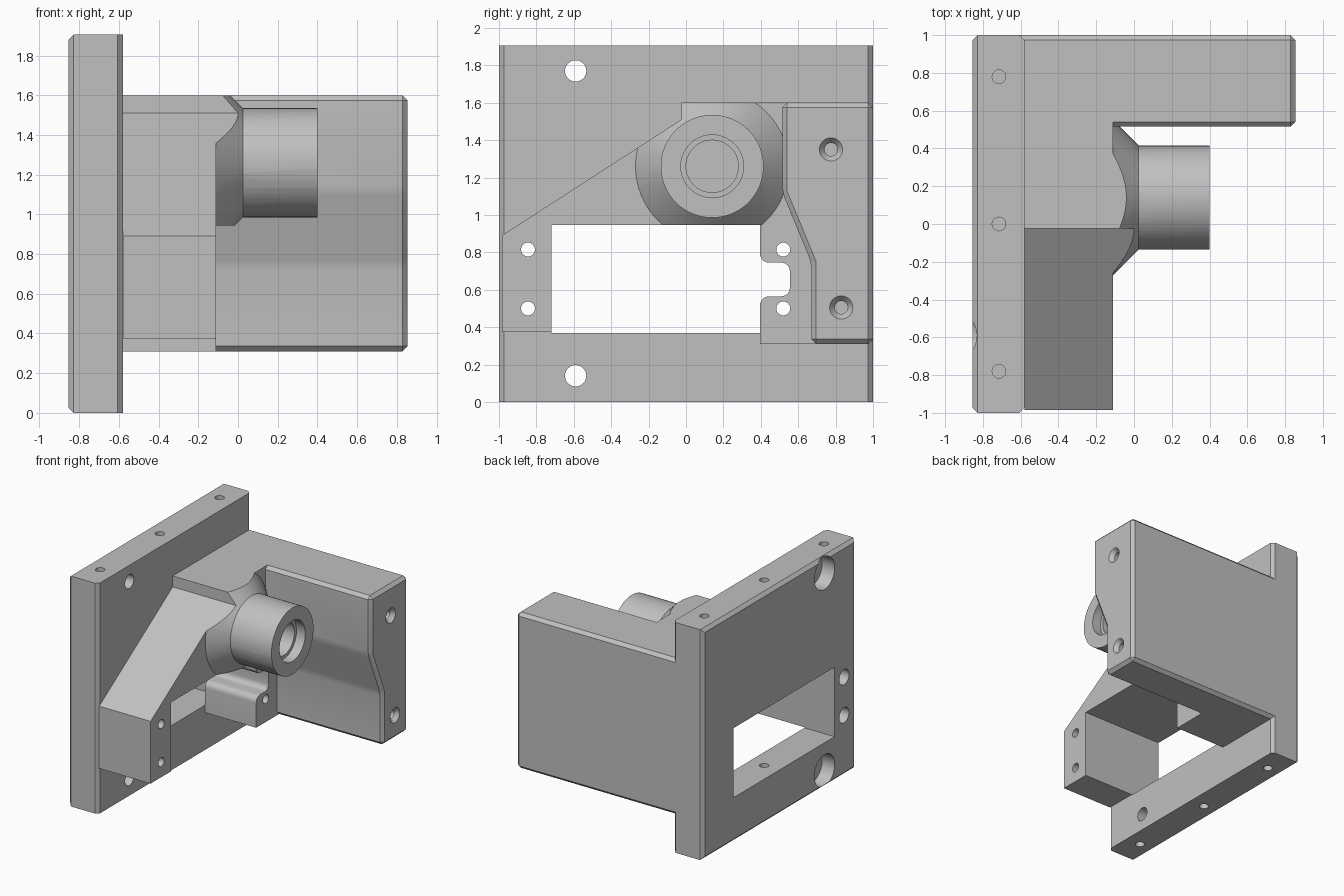
import bpy, bmesh, math
from mathutils import Matrix, Vector

cube = bpy.data.objects.get("Cube")
if cube:
    bpy.data.objects.remove(cube, do_unlink=True)

grey = bpy.data.materials.new("grey_metal")
grey.use_nodes = True
COLOUR = (0.53, 0.53, 0.53, 1)
grey.diffuse_color = COLOUR
grey.node_tree.nodes["Principled BSDF"].inputs["Base Color"].default_value = COLOUR

BACK, FACE, FRONT = -0.855, -0.58, 0.855   # plate back, plate face, wing end
ARM_X = -0.11
CHAMFER = 0.026
BOSS_Y, BOSS_Z = 0.14, 1.26


def finish(name, bm):
    bmesh.ops.recalc_face_normals(bm, faces=bm.faces)
    mesh = bpy.data.meshes.new(name)
    bm.to_mesh(mesh)
    bm.free()
    mesh.materials.append(grey)
    obj = bpy.data.objects.new(name, mesh)
    bpy.context.collection.objects.link(obj)
    return obj


def rounded(points, steps=6):
    """Profile points (y, z[, radius]) with the given corners rounded."""
    out = []
    for i, p in enumerate(points):
        c = Vector(p[:2])
        if len(p) == 2:
            out.append(c)
            continue
        a = (Vector(points[i - 1][:2]) - c).normalized() * p[2]
        b = (Vector(points[(i + 1) % len(points)][:2]) - c).normalized() * p[2]
        for k in range(steps + 1):
            t = k / steps * math.pi / 2
            out.append(c + a * (1 - math.sin(t)) + b * (1 - math.cos(t)))
    return out


def prism(name, points, x0, x1, bevel=None):
    """Extrude a y-z profile along x; bevel is a rule that picks edges."""
    bm = bmesh.new()
    base = bm.faces.new([bm.verts.new((x0, y, z)) for y, z in rounded(points)])
    ext = bmesh.ops.extrude_face_region(bm, geom=[base])
    verts = [v for v in ext["geom"] if isinstance(v, bmesh.types.BMVert)]
    bmesh.ops.translate(bm, verts=verts, vec=(x1 - x0, 0, 0))
    bmesh.ops.recalc_face_normals(bm, faces=bm.faces)
    if bevel:
        bmesh.ops.bevel(bm, geom=[e for e in bm.edges if bevel(e)], offset=CHAMFER,
                        segments=1, affect='EDGES', clamp_overlap=True)
    return finish(name, bm)


def rect(y0, y1, z0, z1):
    return [(y0, z0), (y1, z0), (y1, z1), (y0, z1)]


def rod(name, start, end, r1, r2=None, sides=40):
    """Cylinder or cone between two points."""
    a, b = Vector(start), Vector(end)
    turn = Vector((0, 0, 1)).rotation_difference(b - a).to_matrix().to_4x4()
    bm = bmesh.new()
    bmesh.ops.create_cone(bm, cap_ends=True, segments=sides, radius1=r1,
                          radius2=r1 if r2 is None else r2, depth=(b - a).length,
                          matrix=Matrix.Translation((a + b) / 2) @ turn)
    return finish(name, bm)


def combine(target, tool, operation):
    mod = target.modifiers.new("combine", 'BOOLEAN')
    mod.operation, mod.solver, mod.object = operation, 'EXACT', tool
    bpy.context.view_layer.objects.active = target
    bpy.ops.object.modifier_apply(modifier=mod.name)
    bpy.data.objects.remove(tool, do_unlink=True)


def bore(target, y, z, x0, x1, r1, r2=None):
    combine(target, rod("bore", (x0, y, z), (x1, y, z), r1, r2), 'DIFFERENCE')


# Mounting plate, chamfered round the back and on its upright edges
def plate_edges(e):
    a, b = (v.co for v in e.verts)
    return abs(a.z - b.z) > 1 or max(a.x, b.x) < BACK + 0.01


body = prism("mounting_bracket", rect(-1, 1, 0, 1.905), BACK, FACE, plate_edges)
combine(body, prism("window", rect(-0.72, 0.6, 0.37, 0.945), -1, -0.4), 'DIFFERENCE')

# Sloping arm and notched foot, one profile
arm = [(-0.985, 0.375), (-0.985, 0.89), (-0.025, 1.51), (-0.025, 1.6), (0.75, 1.6),
       (0.75, 0.31), (0.395, 0.31),
       (0.395, 0.565, 0.05), (0.555, 0.565, 0.045), (0.555, 0.745, 0.045), (0.395, 0.745, 0.05),
       (0.395, 0.945), (-0.72, 0.945), (-0.72, 0.375)]
combine(body, prism("arm", arm, FACE - 0.0, ARM_X), 'UNION')

# Side wing with chamfered edges
wing = [(0.515, 1.6), (0.515, 1.12), (0.67, 0.745), (0.67, 0.31), (1, 0.31), (1, 1.6)]
combine(body, prism("wing", wing, -0.75, FRONT, lambda e: max(v.co.x for v in e.verts) > 0), 'UNION')

# Conical boss base trimmed to the arm outline, then the boss
cone = rod("boss_base", (-0.2, BOSS_Y, BOSS_Z), (0.03, BOSS_Y, BOSS_Z), 0.5, 0.27, 64)
trim = [(-0.9, 0.945), (-0.025, 1.51), (-0.025, 1.6), (0.9, 1.6), (0.9, 0.945)]
combine(cone, prism("trim", trim, ARM_X - 0.04, 0.1), 'INTERSECT')
combine(body, cone, 'UNION')
combine(body, rod("boss", (-0.05, BOSS_Y, BOSS_Z), (0.4, BOSS_Y, BOSS_Z), 0.275, None, 64), 'UNION')
bore(body, BOSS_Y, BOSS_Z, 0.32, 0.5, 0.168)
bore(body, BOSS_Y, BOSS_Z, -0.2, 0.35, 0.14)

# Counterbored fixing holes through the plate
for z in (0.14, 1.77):
    bore(body, -0.59, z, -1, -0.3, 0.057)
    bore(body, -0.59, z, -1, -0.74, 0.132)

# Holes through the arm and foot
for z in (0.5, 0.815):
    for y in (-0.845, 0.52):
        bore(body, y, z, -1, 0, 0.037)
    bore(body, -0.845, z, -1, -0.76, 0.063)

# Countersunk blind holes in the wing end
for y, z in ((0.775, 1.35), (0.83, 0.505)):
    bore(body, y, z, FRONT - 0.3, 1, 0.035)
    bore(body, y, z, FRONT - 0.035, FRONT + 0.005, 0.034, 0.066)

# Drilled holes in the top and bottom edges of the plate
for y in (-0.78, 0, 0.78):
    for edge, way in ((0, 1), (1.905, -1)):
        def at(d):
            return (-0.715, y, edge + way * d)
        combine(body, rod("drill", at(-0.05), at(0.4), 0.036, None, 24), 'DIFFERENCE')

# Smooth round surfaces, keep the machined edges sharp
bpy.ops.object.select_all(action='DESELECT')
body.select_set(True)
bpy.context.view_layer.objects.active = body
bpy.ops.object.shade_smooth_by_angle(angle=math.radians(25))
